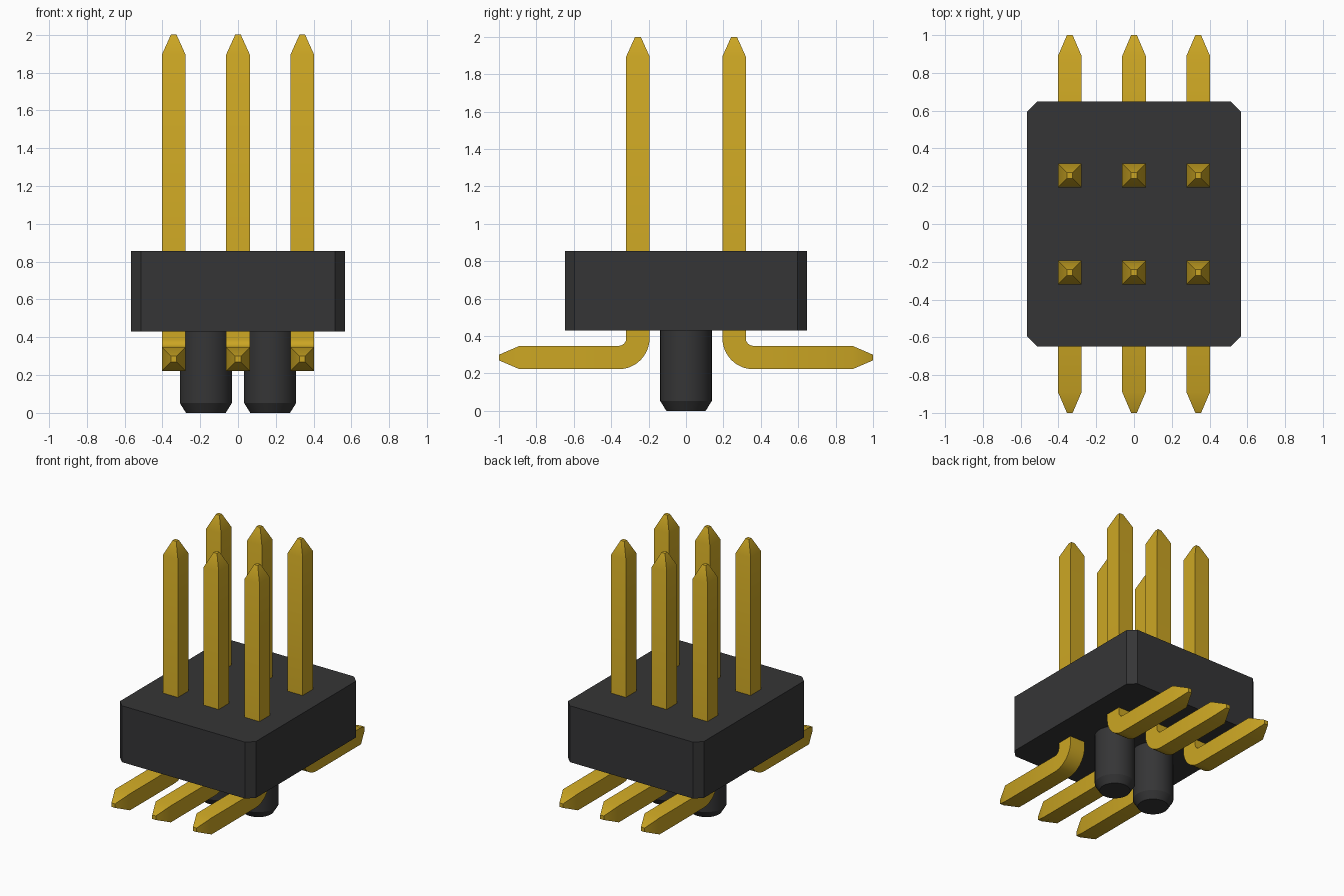
import bpy, bmesh, math
from mathutils import Vector

cube = bpy.data.objects.get("Cube")
if cube:
    bpy.data.objects.remove(cube, do_unlink=True)


def make_material(name, color, metallic=0.0):
    mat = bpy.data.materials.new(name)
    mat.use_nodes = True
    mat.diffuse_color = (*color, 1)
    mat.node_tree.nodes["Principled BSDF"].inputs["Base Color"].default_value = (*color, 1)
    return mat


black = make_material("black plastic", (0.036, 0.036, 0.037))
gold = make_material("gold metal", (0.60, 0.38, 0.017))


def loft(name, rings, mat, smooth=True):
    """Skin a stack of equal-length rings and cap both ends."""
    bm = bmesh.new()
    loops = [[bm.verts.new(p) for p in ring] for ring in rings]
    n = len(loops[0])
    for a, b in zip(loops, loops[1:]):
        for i in range(n):
            j = (i + 1) % n
            bm.faces.new((a[i], a[j], b[j], b[i]))
    bm.faces.new(loops[0])
    bm.faces.new(loops[-1])
    bmesh.ops.recalc_face_normals(bm, faces=bm.faces)
    mesh = bpy.data.meshes.new(name)
    bm.to_mesh(mesh)
    bm.free()
    mesh.materials.append(mat)
    obj = bpy.data.objects.new(name, mesh)
    bpy.context.collection.objects.link(obj)
    if smooth:
        bpy.ops.object.select_all(action='DESELECT')
        obj.select_set(True)
        bpy.context.view_layer.objects.active = obj
        bpy.ops.object.shade_smooth_by_angle(angle=math.radians(25))
    return obj


# Housing block with chamfered vertical corners
X, Y, C = 0.567, 0.648, 0.053
outline = [(X, Y - C), (X - C, Y), (C - X, Y), (-X, Y - C),
           (-X, C - Y), (C - X, -Y), (X - C, -Y), (X, C - Y)]
loft("housing", [[(x, y, z) for x, y in outline] for z in (0.43, 0.855)], black, False)

# Locating pegs with chamfered lower ends
for side, px in (("right", -0.17), ("left", 0.17)):
    rings = []
    for r, z in ((0.105, 0), (0.138, 0.053), (0.138, 0.44)):
        rings.append([(px + r * math.cos(a), r * math.sin(a), z)
                      for a in (math.tau * i / 48 for i in range(48))])
    loft(side + "_peg", rings, black)

# Bent square pins: (y, z, section angle, half width) along the centre line
HALF, TIP, ROW, FOOT = 0.0625, 0.015, 0.257, 0.285
BEND = 0.104
path = [(1.0, FOOT, 270, TIP), (0.89, FOOT, 270, HALF)]
for i in range(13):
    deg = 270 - 90 * i / 12
    a = math.radians(deg)
    path.append((ROW + BEND + BEND * math.cos(a),
                 FOOT + BEND + BEND * math.sin(a), deg, HALF))
path += [(ROW, 1.895, 180, HALF), (ROW, 2.0, 180, TIP)]


def pin(name, px, sign):
    rings = []
    for y, z, deg, h in path:
        a = math.radians(deg)
        out = Vector((0, sign * math.cos(a), math.sin(a))) * h
        across = Vector((h, 0, 0))
        mid = Vector((px, sign * y, z))
        rings.append([mid + out + across, mid + out - across,
                      mid - out - across, mid - out + across])
    loft(name, rings, gold)


for row, sign in (("front", -1), ("back", 1)):
    for col, px in (("right", -0.34), ("middle", 0), ("left", 0.34)):
        pin(f"{row}_{col}_pin", px, sign)
